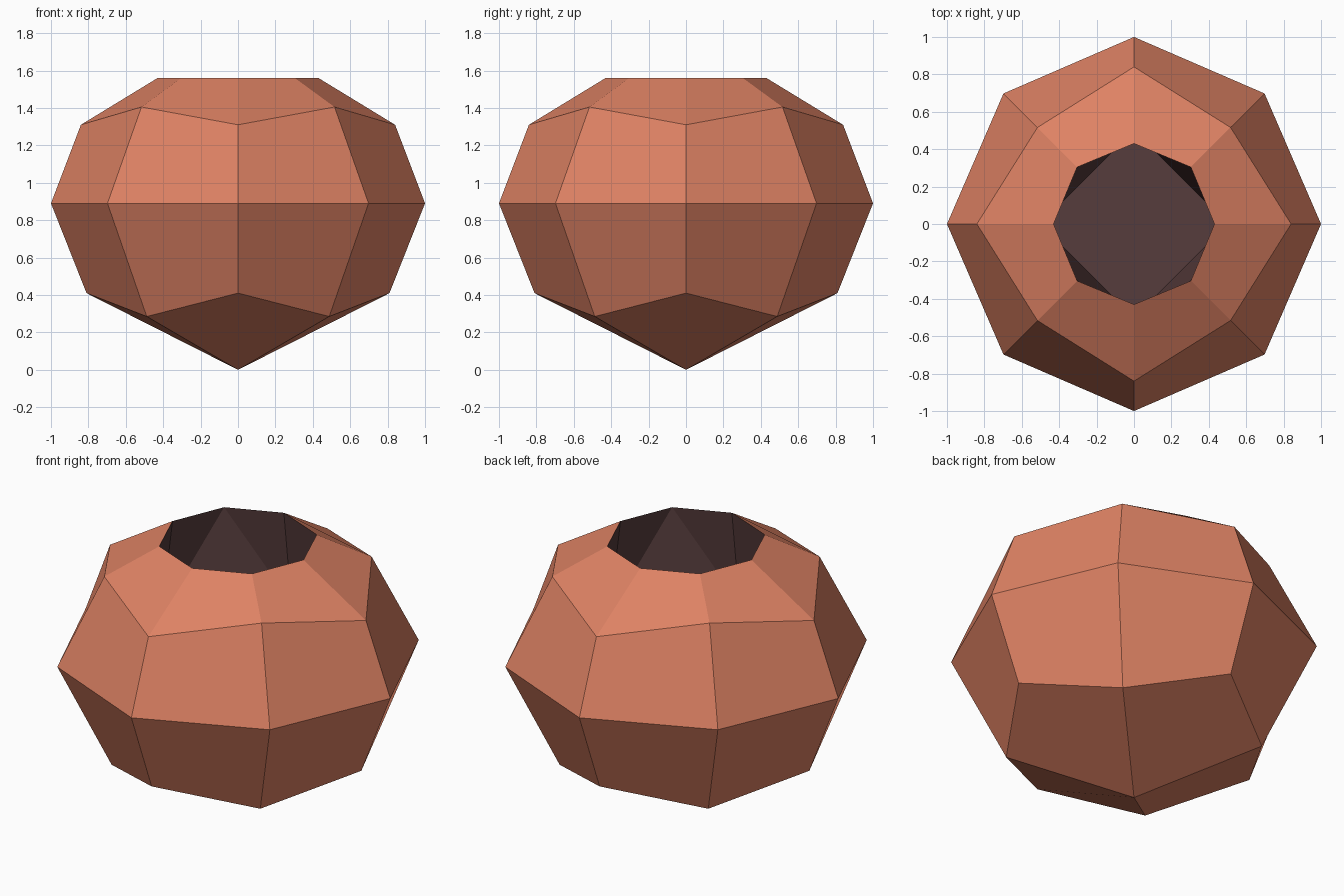
import bpy, bmesh
from math import cos, sin, pi

if "Cube" in bpy.data.objects:
    bpy.data.objects.remove(bpy.data.objects["Cube"])


def material(name, rgb):
    mat = bpy.data.materials.new(name)
    mat.use_nodes = True
    mat.diffuse_color = (*rgb, 1)
    bsdf = next(n for n in mat.node_tree.nodes if n.type == "BSDF_PRINCIPLED")
    bsdf.inputs["Base Color"].default_value = (*rgb, 1)
    bsdf.inputs["Roughness"].default_value = 0.8
    return mat


bm = bmesh.new()


def ring(axis_r, axis_z, diag_r, diag_z):
    """Eight vertices: even ones on the axes, odd ones on the diagonals."""
    verts = []
    for i in range(8):
        r, z = (diag_r, diag_z) if i % 2 else (axis_r, axis_z)
        verts.append(bm.verts.new((r * cos(i * pi / 4), r * sin(i * pi / 4), z)))
    return verts


# Outer shell: rings from the bottom up, joined by bands of quads
lower = ring(0.81, 0.41, 0.69, 0.285)
equator = ring(1.0, 0.89, 0.987, 0.89)
upper = ring(0.84, 1.31, 0.73, 1.405)
rim = ring(0.43, 1.56, 0.43, 1.56)
for a, b in ((lower, equator), (equator, upper), (upper, rim)):
    for i in range(8):
        j = (i + 1) % 8
        bm.faces.new((a[i], a[j], b[j], b[i]))

# Pointed underside: four kite faces meeting at the tip
tip = bm.verts.new((0, 0, 0))
for i in range(0, 8, 2):
    bm.faces.new((tip, lower[i + 1], lower[i], lower[i - 1]))

# Hollow: triangular walls from the rim down to a square floor
floor = [bm.verts.new((0.5 * cos(k * pi / 2), 0.5 * sin(k * pi / 2), 1.0))
         for k in range(4)]
inner = [bm.faces.new(floor)]
for k in range(4):
    n = (k + 1) % 4
    east, diag, north = rim[2 * k], rim[2 * k + 1], rim[2 * n]
    inner.append(bm.faces.new((floor[k], floor[n], diag)))
    inner.append(bm.faces.new((floor[k], diag, east)))
    inner.append(bm.faces.new((floor[n], north, diag)))
for f in inner:
    f.material_index = 1

bmesh.ops.recalc_face_normals(bm, faces=bm.faces)
mesh = bpy.data.meshes.new("faceted_pot")
bm.to_mesh(mesh)
bm.free()
mesh.materials.append(material("terracotta", (0.73, 0.223, 0.127)))
mesh.materials.append(material("dark_hollow", (0.093, 0.045, 0.045)))
pot = bpy.data.objects.new("faceted_pot", mesh)
bpy.context.collection.objects.link(pot)
